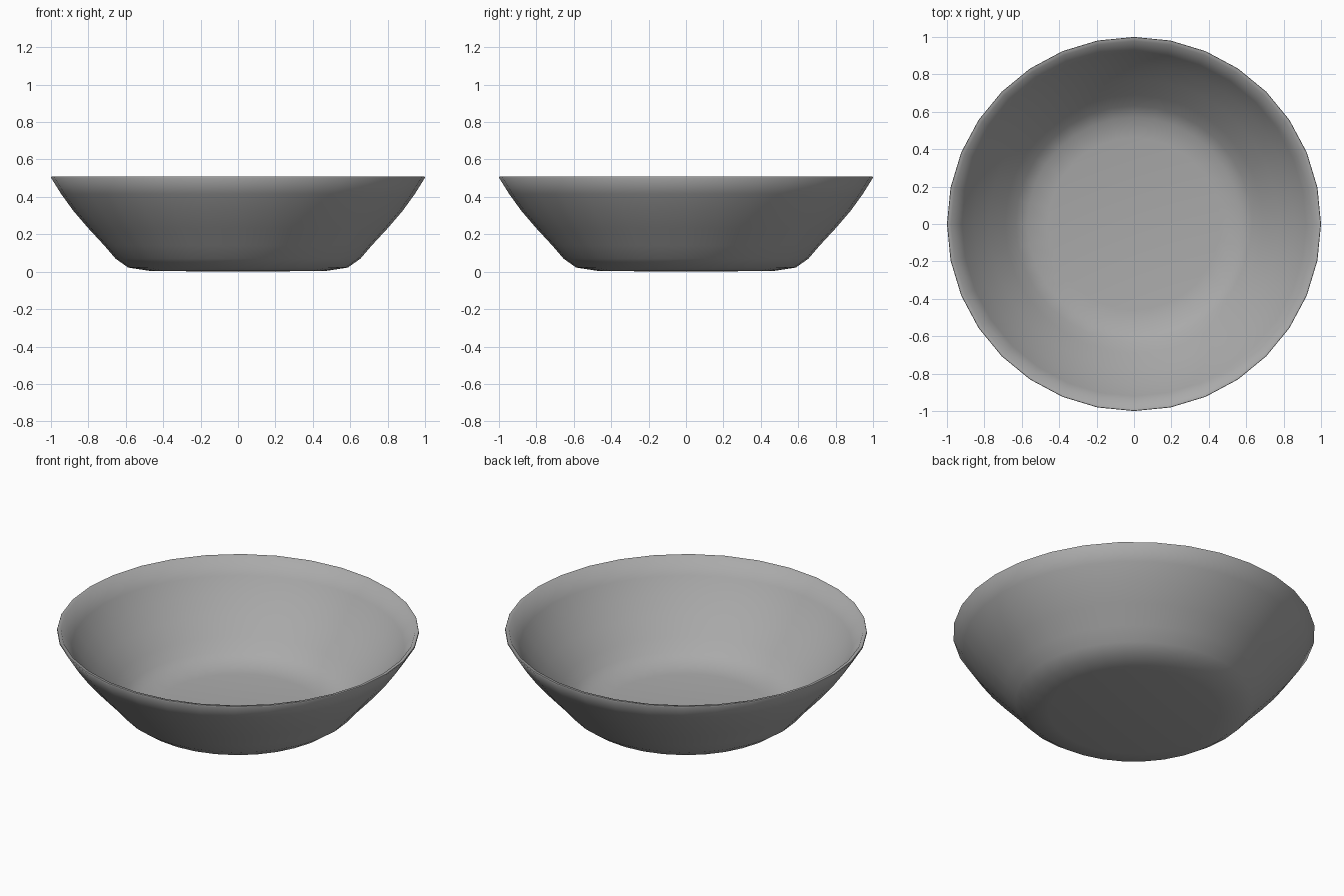
import bpy
import bmesh
from math import radians
from mathutils import Matrix, Vector

default = bpy.data.objects.get("Cube")
if default:
    bpy.data.objects.remove(default, do_unlink=True)

SIDES = 32

# Plain grey material
grey = bpy.data.materials.new("plain_grey")
grey.use_nodes = True
color = (0.4, 0.4, 0.4, 1)
grey.diffuse_color = color
bsdf = grey.node_tree.nodes["Principled BSDF"]
bsdf.inputs["Base Color"].default_value = color

# Outer wall from base to rim, then inner wall down to the floor (radius, height)
outer = [(0, 0), (0.47, 0.004), (0.587, 0.022), (0.655, 0.07), (0.715, 0.14),
         (0.80, 0.232), (0.88, 0.325), (0.945, 0.415), (1.0, 0.503)]
rim = [(0.998, 0.509), (0.978, 0.507)]
inner = [(0.92, 0.415), (0.855, 0.327), (0.775, 0.235), (0.69, 0.145),
         (0.632, 0.085), (0.57, 0.044), (0.46, 0.028), (0, 0.025)]

# Lathe the profile into a thin-walled bowl
bm = bmesh.new()
verts = [bm.verts.new((r, 0, z)) for r, z in outer + rim + inner]
edges = [bm.edges.new(pair) for pair in zip(verts, verts[1:])]
bmesh.ops.spin(bm, geom=verts + edges, cent=(0, 0, 0), axis=(0, 0, 1),
               angle=radians(360), steps=SIDES, use_merge=True)
bmesh.ops.remove_doubles(bm, verts=bm.verts, dist=0.0005)
bmesh.ops.recalc_face_normals(bm, faces=bm.faces)

mesh = bpy.data.meshes.new("bowl")
bm.to_mesh(mesh)
bm.free()
mesh.materials.append(grey)
bowl = bpy.data.objects.new("bowl", mesh)
bpy.context.collection.objects.link(bowl)

# Smooth walls
bpy.ops.object.select_all(action='DESELECT')
bowl.select_set(True)
bpy.context.view_layer.objects.active = bowl
bpy.ops.object.shade_smooth_by_angle(angle=radians(60))
